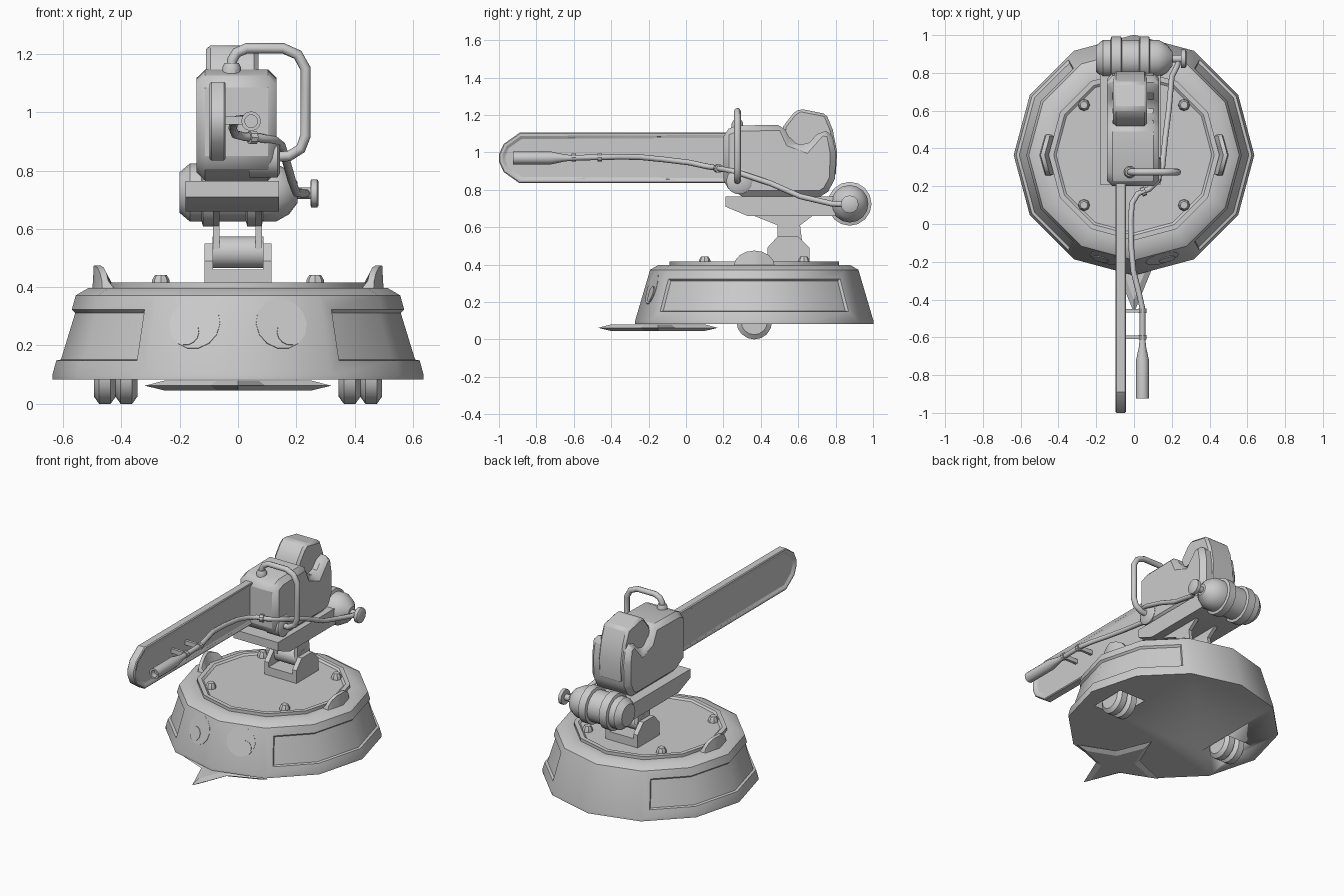
import bpy, bmesh, math
from mathutils import Vector

if "Cube" in bpy.data.objects:
    bpy.data.objects.remove(bpy.data.objects["Cube"])


def finish(name, bm, bevel=0, smooth=True):
    bmesh.ops.recalc_face_normals(bm, faces=bm.faces)
    me = bpy.data.meshes.new(name)
    bm.to_mesh(me)
    bm.free()
    ob = bpy.data.objects.new(name, me)
    bpy.context.collection.objects.link(ob)
    bpy.ops.object.select_all(action='DESELECT')
    ob.select_set(True)
    bpy.context.view_layer.objects.active = ob
    if smooth:
        bpy.ops.object.shade_smooth_by_angle(angle=math.radians(35))
    if bevel:
        m = ob.modifiers.new("bevel", 'BEVEL')
        m.width, m.segments, m.limit_method = bevel, 1, 'ANGLE'
        m.angle_limit = math.radians(40)
    return ob


def lathe_bm(profile, n, loc, axis=(0, 0, 1)):
    """Rings of (radius, height) along an axis, closed with flat caps."""
    bm = bmesh.new()
    q = Vector(axis).to_track_quat('Z', 'Y')
    rings = []
    for r, h in profile:
        rings.append([bm.verts.new(Vector(loc) + q @ Vector(
            (r * math.cos(math.tau * i / n), r * math.sin(math.tau * i / n), h))) for i in range(n)])
    for a, b in zip(rings, rings[1:]):
        for i in range(n):
            j = (i + 1) % n
            bm.faces.new((a[i], a[j], b[j], b[i]))
    bm.faces.new(rings[0])
    bm.faces.new(rings[-1])
    return bm


def lathe(name, profile, n, loc, axis=(0, 0, 1)):
    return finish(name, lathe_bm(profile, n, loc, axis))


def prism_bm(pts, x0, x1):
    """Extrude a (y, z) outline from x0 to x1."""
    bm = bmesh.new()
    a = [bm.verts.new((x0, y, z)) for y, z in pts]
    b = [bm.verts.new((x1, y, z)) for y, z in pts]
    sides = [bm.faces.new(a), bm.faces.new(b)]
    for i in range(len(pts)):
        j = (i + 1) % len(pts)
        bm.faces.new((a[i], a[j], b[j], b[i]))
    return bm, sides


def prism(name, pts, x0, x1, bevel=0):
    return finish(name, prism_bm(pts, x0, x1)[0], bevel)


def box(name, x0, x1, y0, y1, z0, z1, bevel=0):
    return prism(name, [(y0, z0), (y1, z0), (y1, z1), (y0, z1)], x0, x1, bevel)


def tube(name, pts, r):
    cu = bpy.data.curves.new(name, 'CURVE')
    cu.dimensions, cu.bevel_depth, cu.bevel_resolution, cu.use_fill_caps = '3D', r, 2, True
    sp = cu.splines.new('POLY')
    sp.points.add(len(pts) - 1)
    for p, c in zip(sp.points, pts):
        p.co = (*c, 1)
    ob = bpy.data.objects.new(name, cu)
    bpy.context.collection.objects.link(ob)


CY = 0.365

# Twelve-sided shell with recessed side panels
bm = lathe_bm([(.637, .083), (.637, .10), (.557, .372), (.514, .397), (.452, .397),
               (.452, .417), (.425, .417), (.412, .407)], 12, (0, CY, 0))
bmesh.ops.recalc_face_normals(bm, faces=bm.faces)
walls = []
for f in bm.faces:
    c = f.calc_center_median()
    if .2 < c.z < .27:
        walls.append((f, c))
for s in (1, -1):
    faces = [f for f, c in walls if c.x * s > .25]
    bmesh.ops.inset_region(bm, faces=faces, thickness=.05, depth=0, use_even_offset=True)
    bmesh.ops.inset_region(bm, faces=faces, thickness=.008, depth=-.014, use_even_offset=True)
shell = finish("base_shell", bm)

for s, side in ((1, "right"), (-1, "left")):
    # Wheel wells and twin wheels
    x0, x1 = sorted((s * .325, s * .515))
    well = box(f"{side}_wheel_well_cutter", x0, x1, .245, .485, .0, .2)
    well.hide_render = True
    well.display_type = 'WIRE'
    m = shell.modifiers.new("well", 'BOOLEAN')
    m.object, m.solver = well, 'EXACT'
    for k, x in enumerate((.383, .457)):
        lathe(f"{side}_wheel_{k}", [(.07, -.038), (.095, -.02), (.095, .02), (.07, .038)],
              16, (s * x, CY, .095), (1, 0, 0))

    # Bent fin on the rim
    bm = bmesh.new()
    rows = []
    for i in range(9):
        a = math.pi * i / 8
        dy, h = -.11 * math.cos(a), .085 * math.sin(a)
        x = .465 - abs(dy) * .27
        rows.append([bm.verts.new((s * px, CY + dy, pz)) for px, pz in (
            (x - .018, .388), (x + .035, .388), (x + .03, .39 + h), (x + .008, .39 + h))])
    for a, b in zip(rows, rows[1:]):
        for i in range(4):
            j = (i + 1) % 4
            bm.faces.new((a[i], a[j], b[j], b[i]))
    bm.faces.new(rows[0])
    bm.faces.new(rows[-1])
    finish(f"{side}_rim_fin", bm)

    # Stick-on eye: disc and pupil on the front wall
    n = Vector((s * .259, -.966, .305)).normalized()
    for part, x, z, r, t in (("eye", .148, .274, .09, .004), ("pupil", .175, .242, .044, .008)):
        ap = .637 - (z - .10) * .305
        y = CY - ap + x * .268
        lathe(f"{side}_{part}", [(r, -.01), (r, t)], 14, (s * x, y, z), n)

    # Bolts on the top
    for k, dy in enumerate((-.265, .265)):
        lathe(f"{side}_bolt_{k}", [(.032, .40), (.03, .425), (.02, .442)], 8, (s * .265, CY + dy, 0))

# Four-pointed blade under the front
bm = bmesh.new()
rings = []
for ro, ri, z in ((.25, .10, .045), (.32, .132, .062), (.25, .10, .08)):
    rings.append([bm.verts.new(((ri if i % 2 else ro) * math.cos(math.pi * i / 4),
                                -.15 + (ri if i % 2 else ro) * math.sin(math.pi * i / 4), z)) for i in range(8)])
for a, b in zip(rings, rings[1:]):
    for i in range(8):
        j = (i + 1) % 8
        bm.faces.new((a[i], a[j], b[j], b[i]))
bm.faces.new(rings[0])
bm.faces.new(rings[-1])
finish("star_blade", bm, smooth=False)

# Pivot: bracket, drum and flared arms
mount = [(.435, .40), (.435, .49), (.49, .55), (.60, .55), (.66, .49), (.66, .40)]
prism("mount_bracket_left", mount, -.115, -.085)
prism("mount_bracket_right", mount, .085, .115)
prism("mount_base", [(.435, .40), (.435, .46), (.66, .46), (.66, .40)], -.087, .087)
lathe("pivot_drum", [(.055, -.087), (.055, .087)], 14, (0, .547, .52), (1, 0, 0))
arm = [(.34, .67), (.49, .61), (.49, .53), (.62, .53), (.61, .61), (.69, .67)]
prism("pivot_arm_left", arm, -.086, -.063)
prism("pivot_arm_right", arm, .06, .083)
prism("saw_platform", [(.21, .71), (.21, .765), (.80, .765), (.80, .66), (.33, .66)], -.18, .14)

# Fuel tank with bands and valve
lathe("fuel_tank", [(.07, -.2), (.10, -.165), (.10, -.125), (.117, -.12), (.117, -.068), (.10, -.063),
                    (.10, .027), (.117, .032), (.117, .08), (.10, .085), (.10, .13), (.075, .175), (.035, .205)],
      16, (0, .875, .725), (1, 0, 0))
lathe("tank_valve", [(.02, .19), (.02, .248), (.048, .25), (.048, .272), (.04, .277)],
      12, (0, .875, .722), (1, 0, 0))

# Saw body and rear housing
prism("saw_body", [(.2, .82), (.2, 1.115), (.27, 1.143), (.52, 1.148), (.56, 1.06), (.64, 1.03), (.72, 1.12),
                   (.78, 1.11), (.80, 1.0), (.797, .86), (.76, .79), (.72, .765), (.30, .765)], -.143, .133, .03)
prism("rear_housing", [(.50, .9), (.52, 1.14), (.575, 1.21), (.61, 1.233), (.75, 1.205), (.785, 1.12),
                       (.808, 1.0), (.80, .87), (.74, .85)], -.11, .07, .015)
lathe("side_boss", [(.07, .04), (.07, .135), (.055, .145)], 14, (0, .285, .845), (1, 0, 0))

# Guide bar with recessed cheeks
bm, cheeks = prism_bm([(.3, .835), (.3, 1.105), (-.89, 1.105), (-.975, 1.045), (-1.0, .99),
                       (-1.0, .95), (-.975, .895), (-.89, .835)], -.097, -.043)
bmesh.ops.recalc_face_normals(bm, faces=bm.faces)
bmesh.ops.inset_individual(bm, faces=cheeks, thickness=.024, depth=0)
bmesh.ops.inset_individual(bm, faces=cheeks, thickness=.006, depth=-.01)
finish("guide_bar", bm, .008)

# Wrap handle with collars
tube("wrap_handle", [(x, .275, z) for x, z in (
    (-.022, 1.12), (-.02, 1.18), (-.005, 1.205), (.03, 1.22), (.155, 1.22), (.205, 1.198), (.232, 1.15),
    (.232, .92), (.215, .875), (.175, .85), (.07, .845))], .018)
lathe("handle_top_collar", [(.032, 1.13), (.032, 1.155), (.024, 1.17)], 10, (-.022, .275, 0))
lathe("handle_side_collar", [(.032, .07), (.032, .105), (.024, .115)], 10, (0, .275, .845), (1, 0, 0))

# Fuel hose, nozzle and the clips holding it to the bar
tube("fuel_hose", [(.235, .875, .722), (.23, .84, .722), (.2, .78, .725), (.185, .61, .765), (.165, .45, .835),
                   (.15, .30, .885), (.125, .23, .905), (.08, .185, .912), (.02, .16, .917), (-.01, .11, .925),
                   (-.018, .02, .945), (-.015, -.12, .962), (-.003, -.25, .975), (.025, -.36, .976),
                   (.045, -.45, .974), (.045, -.66, .97)], .015)
lathe("nozzle", [(.016, .61), (.018, .645), (.034, .72), (.034, .925), (.022, .925), (.022, .89)],
      12, (.045, 0, .97), (0, -1, 0))
for k, y in enumerate((-.46, -.60)):
    box(f"hose_clip_{k}", -.06, .045, y - .009, y + .009, .958, .986)
    lathe(f"hose_ring_{k}", [(.022, -.012), (.022, .012)], 10, (.045, y, .972), (0, 1, 0))
lathe("hose_ring_rear", [(.024, -.012), (.024, .012)], 10, (.05, .172, .914), (1, .4, 0))
